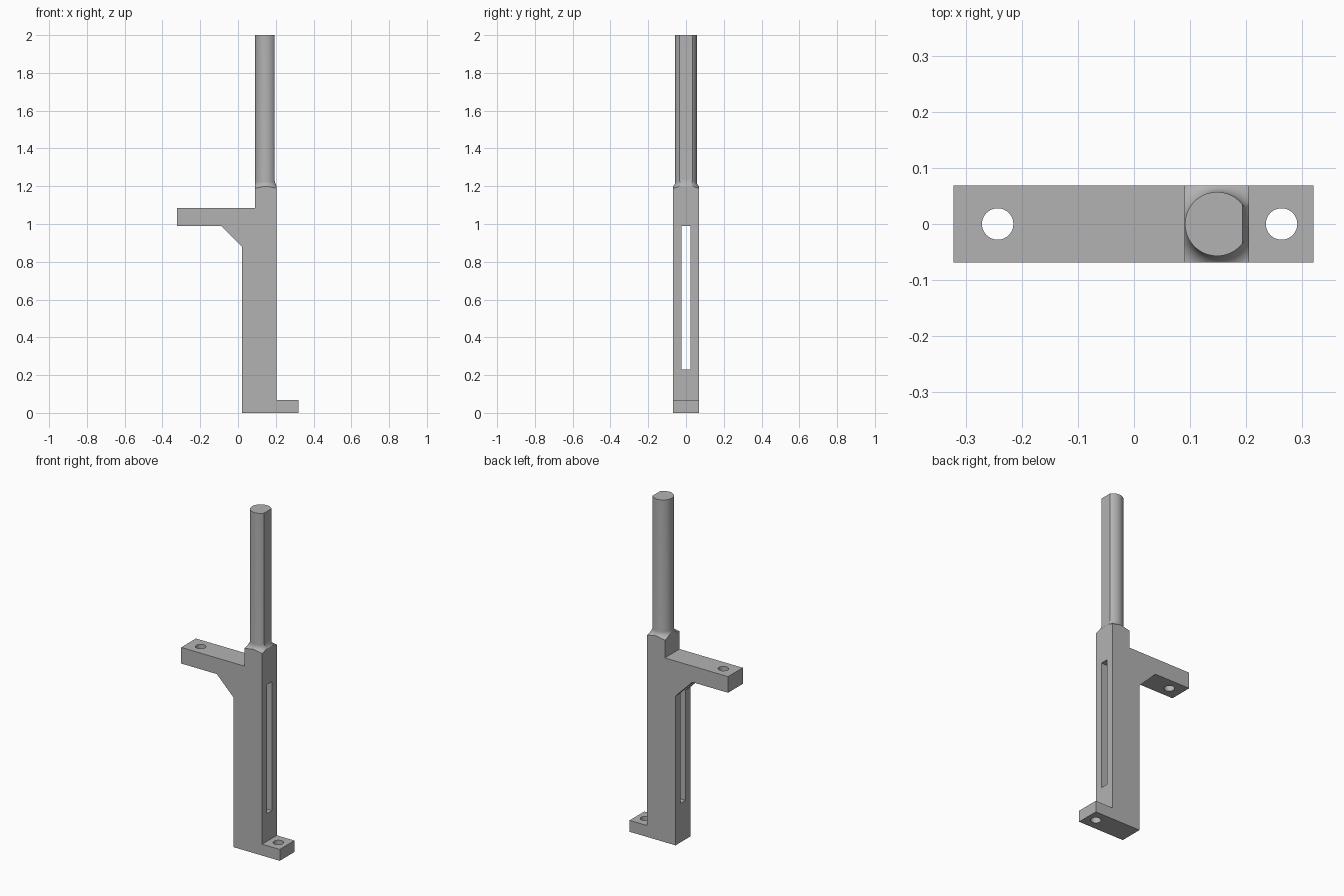
import bpy, bmesh, math

old = bpy.data.objects.get("Cube")
if old:
    bpy.data.objects.remove(old, do_unlink=True)

HALF = 0.0685            # half depth of the bracket
ROD_X, ROD_R = 0.148, 0.057
SHOULDER = 1.19          # top of the body, where the rod fillet begins

grey = bpy.data.materials.new("plain grey")
grey.use_nodes = True
colour = (0.45, 0.45, 0.45, 1)
grey.diffuse_color = colour
grey.node_tree.nodes["Principled BSDF"].inputs["Base Color"].default_value = colour


def finish(name, bm):
    bmesh.ops.recalc_face_normals(bm, faces=bm.faces)
    mesh = bpy.data.meshes.new(name)
    bm.to_mesh(mesh)
    bm.free()
    mesh.materials.append(grey)
    obj = bpy.data.objects.new(name, mesh)
    bpy.context.collection.objects.link(obj)
    return obj


def prism(name, profile, half):
    """Extrude an x-z outline along y."""
    bm = bmesh.new()
    face = bm.faces.new([bm.verts.new((x, -half, z)) for x, z in profile])
    new = bmesh.ops.extrude_face_region(bm, geom=[face])["geom"]
    verts = [v for v in new if isinstance(v, bmesh.types.BMVert)]
    bmesh.ops.translate(bm, verts=verts, vec=(0, 2 * half, 0))
    return finish(name, bm)


def lathe(name, profile, x, steps=96):
    """Turn an r-z outline around a vertical axis at x."""
    bm = bmesh.new()
    rings = [[bm.verts.new((x + r * math.cos(math.tau * i / steps),
                            r * math.sin(math.tau * i / steps), z))
              for i in range(steps)] for r, z in profile]
    for low, high in zip(rings, rings[1:]):
        for i in range(steps):
            j = (i + 1) % steps
            bm.faces.new((low[i], low[j], high[j], high[i]))
    bm.faces.new(rings[0])
    bm.faces.new(rings[-1])
    return finish(name, bm)


def apply_boolean(obj, tool, operation):
    mod = obj.modifiers.new("cut", 'BOOLEAN')
    mod.operation, mod.solver, mod.object = operation, 'EXACT', tool
    bpy.context.view_layer.objects.active = obj
    bpy.ops.object.modifier_apply(modifier=mod.name)
    bpy.data.objects.remove(tool, do_unlink=True)


# Body with foot, upper arm and gusset
body = prism("bracket_body", [
    (0.02, 0), (0.32, 0), (0.32, 0.067), (0.205, 0.067), (0.205, SHOULDER),
    (0.09, SHOULDER), (0.09, 1.085), (-0.322, 1.085), (-0.322, 0.99),
    (-0.09, 0.99), (0.02, 0.88)], HALF)

# Long slot through the column
apply_boolean(body, prism("slot_cutter", [
    (-0.2, 0.23), (0.3, 0.23), (0.3, 0.989), (-0.2, 0.989)], 0.024), 'DIFFERENCE')

# Screw holes in the arm and foot
for x, z in ((-0.243, 1.04), (0.263, 0.03)):
    hole = lathe("hole_cutter", [(0.028, z - 0.1), (0.028, z + 0.1)], x, 48)
    apply_boolean(body, hole, 'DIFFERENCE')

# Round rod with a concave fillet at its foot
fillet = 0.035
arc = [(ROD_R + fillet * (1 - math.sin(a)), SHOULDER + fillet * (1 - math.cos(a)))
       for a in (math.pi / 2 * i / 10 for i in range(11))]
rod = lathe("rod", arc + [(ROD_R, 2.0)], ROD_X)

# Trim the rod to the column outline, with a flat on its left side
flare = [(0.193 + 0.012 * (1 - t) ** 2, 1.2 + 0.042 * t) for t in (i / 6 for i in range(7))]
trim = prism("rod_trim", [(0.09, 1.1), (0.205, 1.1)] + flare + [(0.193, 2.1), (0.09, 2.1)], HALF)
apply_boolean(rod, trim, 'INTERSECT')

# Smooth the round surfaces, keep hard edges
for obj in (body, rod):
    bpy.ops.object.select_all(action='DESELECT')
    obj.select_set(True)
    bpy.context.view_layer.objects.active = obj
    bpy.ops.object.shade_smooth_by_angle(angle=math.radians(30))
